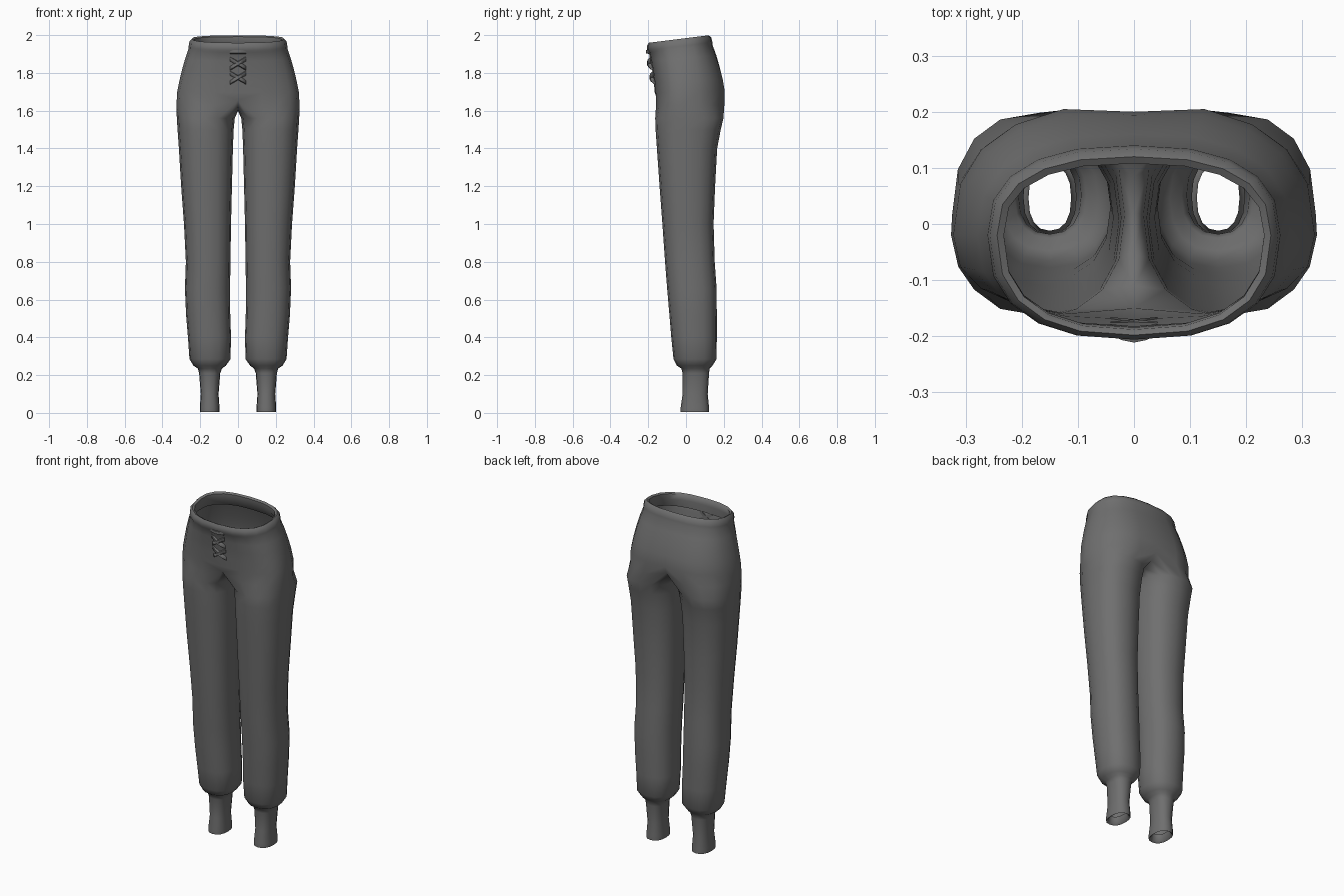
import bpy, bmesh, math

cloth = bpy.data.materials.new("grey_cloth")
cloth.diffuse_color = (0.16, 0.16, 0.16, 1)


def spow(v, p):
    return math.copysign(abs(v) ** p, v) if abs(v) > 1e-6 else 0.0


def finish(obj, angle):
    obj.data.materials.append(cloth)
    bpy.ops.object.select_all(action='DESELECT')
    obj.select_set(True)
    bpy.context.view_layer.objects.active = obj
    bpy.ops.object.shade_smooth_by_angle(angle=math.radians(angle))


# Leg sections from the turned-in cuff upward: z, inner x, outer x, front y, back y
LEG = [
    (0.05, 0.112, 0.188, -0.012, 0.105), (0.012, 0.108, 0.192, -0.018, 0.112),
    (0.005, 0.098, 0.202, -0.028, 0.122), (0.03, 0.098, 0.202, -0.028, 0.122),
    (0.10, 0.103, 0.197, -0.018, 0.115), (0.21, 0.094, 0.206, -0.018, 0.122),
    (0.235, 0.085, 0.213, -0.025, 0.125), (0.25, 0.064, 0.236, -0.048, 0.140),
    (0.285, 0.040, 0.257, -0.066, 0.162), (0.40, 0.037, 0.265, -0.078, 0.163),
    (0.52, 0.041, 0.275, -0.088, 0.163), (0.66, 0.042, 0.281, -0.100, 0.162),
    (0.80, 0.040, 0.276, -0.111, 0.152), (1.00, 0.037, 0.286, -0.125, 0.146),
    (1.20, 0.032, 0.301, -0.140, 0.154), (1.40, 0.027, 0.313, -0.154, 0.165),
    (1.50, 0.023, 0.320, -0.161, 0.184), (1.56, 0.017, 0.324, -0.163, 0.198),
]
# Hip sections up to the rolled waistband: z, half width, front y, back y, tilt
HIP = [
    (1.70, 0.322, -0.166, 0.214, 0.02), (1.76, 0.310, -0.170, 0.203, 0.04),
    (1.82, 0.296, -0.178, 0.184, 0.06), (1.88, 0.279, -0.188, 0.162, 0.09),
    (1.93, 0.262, -0.197, 0.141, 0.11), (1.945, 0.261, -0.206, 0.140, 0.12),
    (1.970, 0.257, -0.206, 0.134, 0.125), (1.984, 0.244, -0.198, 0.120, 0.125),
    (1.978, 0.232, -0.188, 0.108, 0.125), (1.945, 0.232, -0.184, 0.110, 0.12),
    (1.90, 0.255, -0.182, 0.140, 0.10),
]


def half_ring(z, w, yf, yb, tilt, cleft):
    pts = []
    for i in range(11):
        a = math.radians(-90 + 18 * i)
        s = spow(math.sin(a), 0.8)
        y = -0.02 + s * (yb + 0.02 if s > 0 else -0.02 - yf)
        x = 0.0 if i in (0, 10) else w * spow(math.cos(a), 0.8)
        pts.append((x, y - (cleft if i == 10 else 0), z + tilt * y))
    return pts


# Trousers: one leg and half the hips, mirrored
bm = bmesh.new()
rings = []
for z, xi, xo, yf, yb in LEG:
    cx, cy, rx, ry = (xi + xo) / 2, (yf + yb) / 2, (xo - xi) / 2, (yb - yf) / 2
    ring = []
    for i in range(16):
        a = math.radians(-112.5 + 22.5 * i)
        ring.append(bm.verts.new((cx + rx * spow(math.cos(a), 0.85),
                                  cy + ry * spow(math.sin(a), 0.85), z)))
    rings.append(ring)

# Crotch ring: outer part follows the hips, inner part is the saddle on the centre line
join = half_ring(1.63, 0.326, -0.164, 0.212, 0, 0.02)
join[0] = (0, -0.150, 1.655)
join[10] = (0, 0.185, 1.66)
join += [(0, 0.145, 1.63), (0, 0.085, 1.61), (0, 0.02, 1.60), (0, -0.05, 1.605), (0, -0.11, 1.625)]
rings.append([bm.verts.new(p) for p in join])
for low, up in zip(rings, rings[1:]):
    for i in range(16):
        j = (i + 1) % 16
        bm.faces.new((low[i], low[j], up[j], up[i]))

low = rings[-1]
for k, (z, w, yf, yb, tilt) in enumerate(HIP):
    up = [bm.verts.new(p) for p in half_ring(z, w, yf, yb, tilt, max(0, 0.014 - 0.004 * k))]
    for i in range(10):
        bm.faces.new((low[i], low[i + 1], up[i + 1], up[i]))
    low = up

mesh = bpy.data.meshes.new("trousers")
bm.to_mesh(mesh)
bm.free()
trousers = bpy.data.objects.new("trousers", mesh)
bpy.context.collection.objects.link(trousers)
mirror = trousers.modifiers.new("mirror", 'MIRROR')
mirror.merge_threshold = 0.0005
finish(trousers, 60)


# Front lacing: a top bar and two crossings, each a flattened bent strap
def front_y(z):
    return -0.168 - (z - 1.74) * 0.17


def strap(bm, z0, z1, lift):
    rows = []
    for t in (0, 0.25, 0.5, 0.75, 1):
        x, z = -0.042 + 0.084 * t, z0 + (z1 - z0) * t
        out = lift * math.sin(math.pi * t)
        y = front_y(z) + 0.004
        rows.append([bm.verts.new((x, y - dy, z + dz)) for dy, dz in
                     ((0, -0.013), (out + 0.004, -0.008), (out + 0.004, 0.008), (0, 0.013))])
    for a, b in zip(rows, rows[1:]):
        for i in range(4):
            j = (i + 1) % 4
            bm.faces.new((a[i], b[i], b[j], a[j]))
    bm.faces.new(rows[0])
    bm.faces.new(rows[-1][::-1])


bm = bmesh.new()
strap(bm, 1.912, 1.912, 0.014)
for zc in (1.85, 1.775):
    strap(bm, zc - 0.025, zc + 0.025, 0.020)
    strap(bm, zc + 0.025, zc - 0.025, 0.016)
bmesh.ops.recalc_face_normals(bm, faces=bm.faces)
mesh = bpy.data.meshes.new("front_lacing")
bm.to_mesh(mesh)
bm.free()
lacing = bpy.data.objects.new("front_lacing", mesh)
bpy.context.collection.objects.link(lacing)
finish(lacing, 60)
